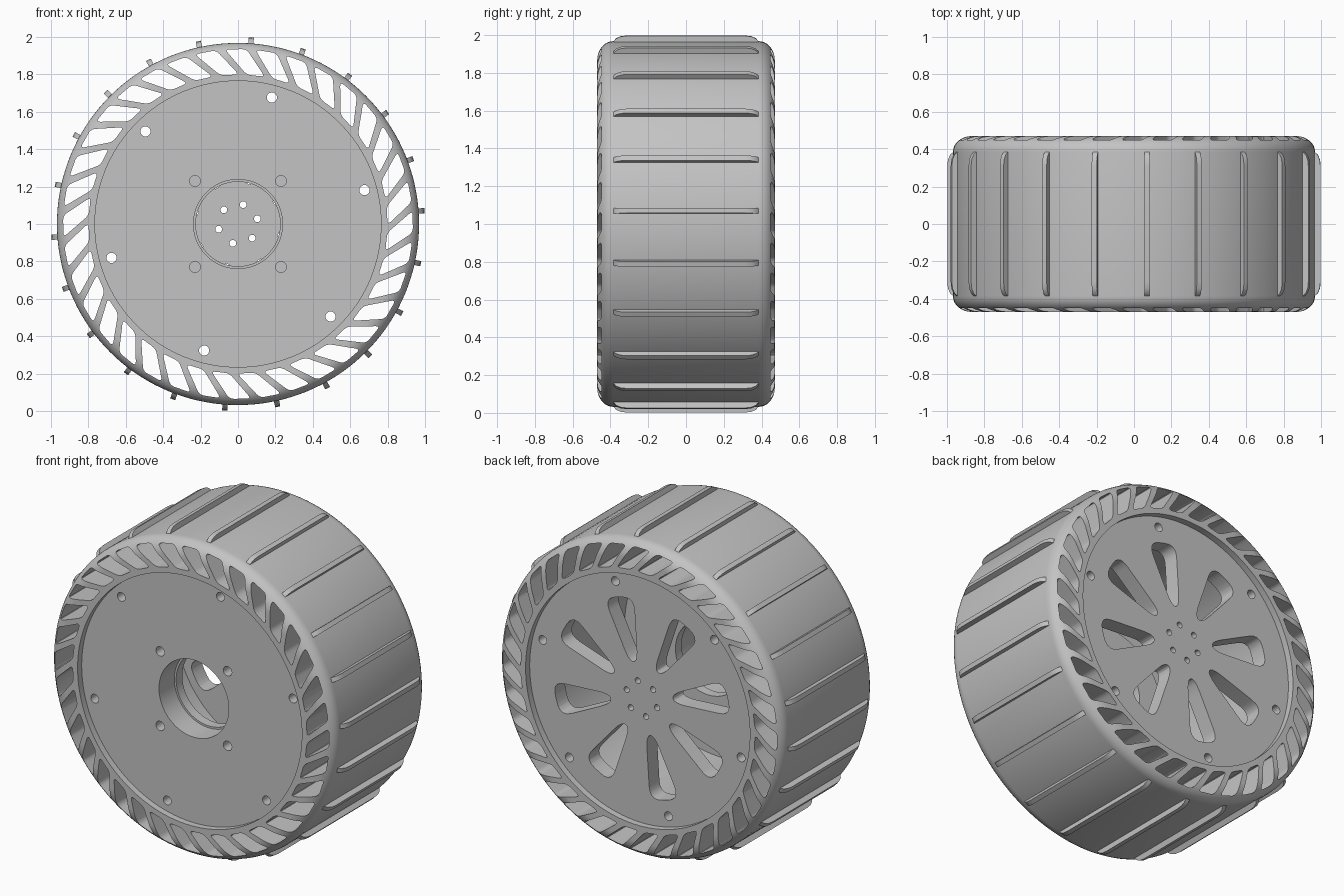
import bpy, bmesh
from math import sin, cos, pi, radians
from mathutils import Vector, Matrix

if "Cube" in bpy.data.objects:
    bpy.data.objects.remove(bpy.data.objects["Cube"])

grey = bpy.data.materials.new("light_grey")
grey.use_nodes = True
GREY = (0.55, 0.55, 0.55, 1)
grey.diffuse_color = GREY
grey.node_tree.nodes["Principled BSDF"].inputs["Base Color"].default_value = GREY

CENTRE = Vector((0, 0, 1))


def polar(r, deg):
    return Vector((r * cos(radians(deg)), r * sin(radians(deg))))


def make_object(name, bm):
    bmesh.ops.recalc_face_normals(bm, faces=bm.faces)
    bmesh.ops.translate(bm, verts=bm.verts, vec=CENTRE)
    mesh = bpy.data.meshes.new(name)
    bm.to_mesh(mesh)
    bm.free()
    mesh.materials.append(grey)
    ob = bpy.data.objects.new(name, mesh)
    bpy.context.collection.objects.link(ob)
    return ob


def lathe(name, profile, closed, steps=144):
    """Spin (radius, y) points around the axle."""
    bm = bmesh.new()
    verts = [bm.verts.new((r, y, 0)) for r, y in profile]
    pairs = list(zip(verts, verts[1:]))
    if closed:
        pairs.append((verts[-1], verts[0]))
    edges = [bm.edges.new(p) for p in pairs]
    bmesh.ops.spin(bm, geom=verts + edges, cent=(0, 0, 0), axis=(0, 1, 0),
                   angle=2 * pi, steps=steps, use_merge=True)
    bmesh.ops.remove_doubles(bm, verts=bm.verts, dist=0.0001)
    return make_object(name, bm)


def rounded(corners, radius, steps=5):
    """Round the corners of a flat outline."""
    out = []
    for i, c in enumerate(corners):
        ends = []
        for n in (corners[i - 1], corners[(i + 1) % len(corners)]):
            d = n - c
            ends.append(c + d.normalized() * min(radius, d.length * 0.48))
        for k in range(steps + 1):
            t = k / steps
            out.append(ends[0] * (1 - t) ** 2 + c * 2 * t * (1 - t) + ends[1] * t ** 2)
    return out


def prism(bm, outline, y0, y1):
    """Extrude an (x, z) outline along the axle."""
    face = bm.faces.new([bm.verts.new((p.x, y0, p.y)) for p in outline])
    new = bmesh.ops.extrude_face_region(bm, geom=[face])["geom"]
    bmesh.ops.translate(bm, vec=(0, y1 - y0, 0),
                        verts=[g for g in new if isinstance(g, bmesh.types.BMVert)])


def drill(bm, r, deg, radius, y0, y1):
    centre = polar(r, deg)
    prism(bm, [centre + polar(radius, k * 15) for k in range(24)], y0, y1)


def cut(ob, bm):
    cutter = make_object("cutter", bm)
    cutter.hide_render = True
    mod = ob.modifiers.new("cut", "BOOLEAN")
    mod.operation = "DIFFERENCE"
    mod.solver = "EXACT"
    mod.object = cutter
    bpy.context.view_layer.objects.active = ob
    bpy.ops.object.modifier_apply(modifier=mod.name)
    bpy.data.objects.remove(cutter)


def smooth(ob):
    bpy.ops.object.select_all(action="DESELECT")
    ob.select_set(True)
    bpy.context.view_layer.objects.active = ob
    bpy.ops.object.shade_smooth_by_angle(angle=radians(28))


# Tyre: round-shouldered ring
R_TYRE, R_HUB, HALF = 0.968, 0.765, 0.47
shoulder = [(0.87 + 0.098 * sin(a), 0.385 + 0.085 * cos(a))
            for a in (k * pi / 16 for k in range(9))]
profile = [(R_HUB, HALF)] + shoulder
profile += [(r, -y) for r, y in reversed(profile)]
tyre = lathe("tyre", profile, True)

# Slanted slots through the tyre
bm = bmesh.new()
for k in range(36):
    a = 7 + 10 * k
    corners = [polar(0.8, a - 7.3), polar(0.936, a + 0.2),
               polar(0.936, a + 7.3), polar(0.8, a - 0.3)]
    prism(bm, rounded(corners, 0.025), -0.6, 0.6)
cut(tyre, bm)
smooth(tyre)

# Tread lugs across the tyre
bm = bmesh.new()
lug_side = [(0.95, -0.385), (0.968, -0.385), (0.985, -0.37), (0.996, -0.345), (1.0, -0.31)]
lug_side += [(r, -y) for r, y in reversed(lug_side)]
for k in range(22):
    turn = Matrix.Rotation(-radians(4.1 + k * 360 / 22), 3, "Y")
    face = bm.faces.new([bm.verts.new(turn @ Vector((r, y, -0.014))) for r, y in lug_side])
    new = bmesh.ops.extrude_face_region(bm, geom=[face])["geom"]
    bmesh.ops.translate(bm, vec=turn @ Vector((0, 0, 0.028)),
                        verts=[g for g in new if isinstance(g, bmesh.types.BMVert)])
smooth(make_object("tread_lugs", bm))

# Hub: hollow drum with a stepped bearing seat in front and a closed back
FACE = 0.43
hub = lathe("hub", [
    (0, FACE), (R_HUB + 0.001, FACE), (R_HUB + 0.001, -FACE), (0.238, -FACE),
    (0.238, -0.28), (0.226, -0.28), (0.226, -0.22), (0.38, -0.22), (0.38, -0.34),
    (0.655, -0.34), (0.655, 0.33), (0, 0.33)], False)

# Bolt holes and teardrop windows
bm = bmesh.new()
for k in range(6):
    drill(bm, 0.7, 15 + 60 * k, 0.027, -0.6, 0.6)
    drill(bm, 0.107, 15 + 60 * k, 0.018, 0.2, 0.6)
for k in range(4):
    drill(bm, 0.325, 45 + 90 * k, 0.029, -0.6, -0.3)
for k in range(8):
    a = 30 + 45 * k
    spin = Matrix.Rotation(radians(a), 2)
    corners = [spin @ Vector(p) for p in
               ((0.22, -0.028), (0.605, -0.105), (0.605, 0.105), (0.22, 0.028))]
    prism(bm, rounded(corners, 0.085), 0.2, 0.6)
cut(hub, bm)
smooth(hub)
